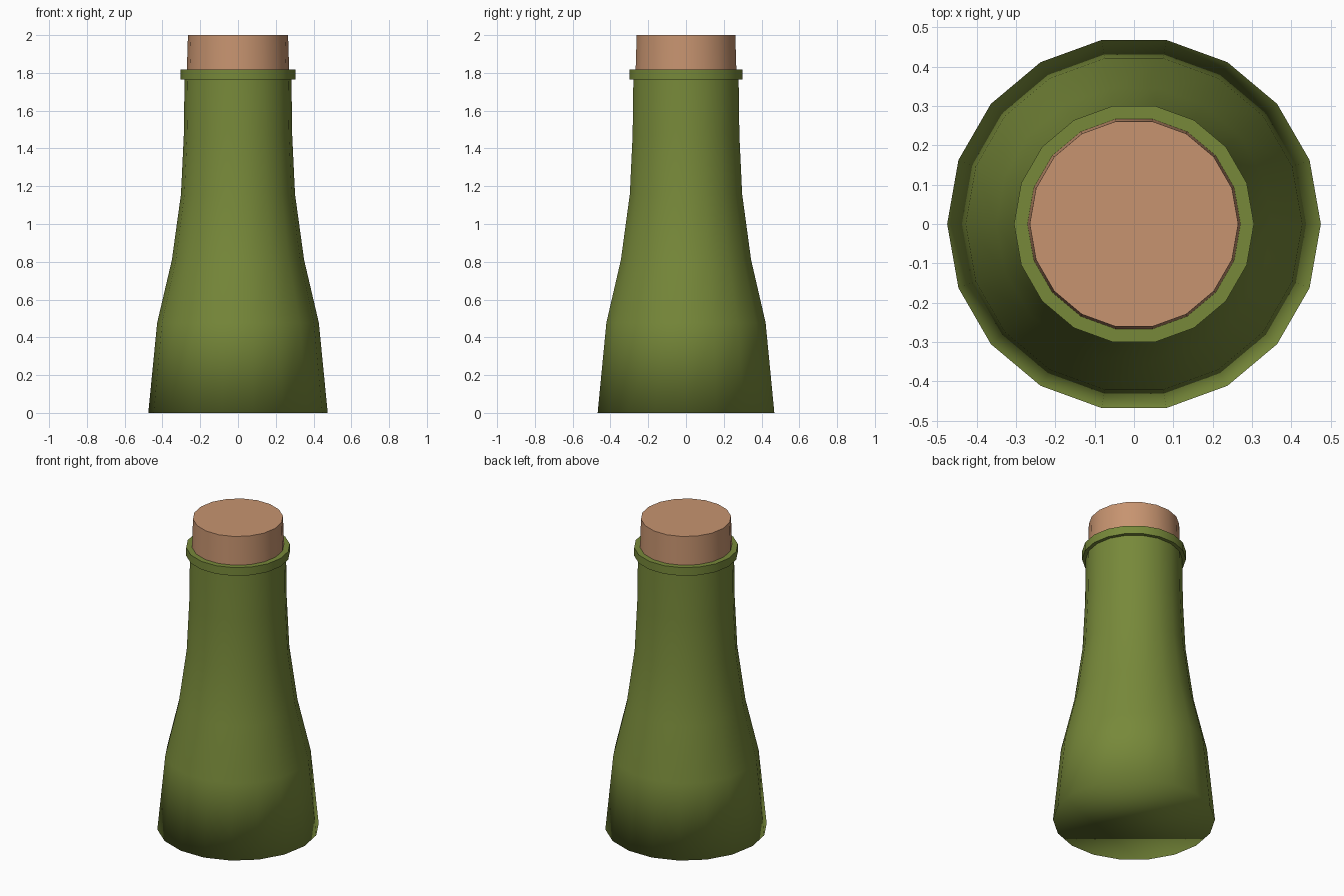
import bpy, bmesh, math

if "Cube" in bpy.data.objects:
    bpy.data.objects.remove(bpy.data.objects["Cube"])

SIDES = 18


def material(name, rgb):
    m = bpy.data.materials.new(name)
    m.diffuse_color = (*rgb, 1.0)
    m.use_nodes = True
    m.node_tree.nodes["Principled BSDF"].inputs["Base Color"].default_value = m.diffuse_color
    return m


def lathe(name, profile, mat, sharp_rings):
    """Spin (radius, z) points into a capped solid; listed rings get sharp edges."""
    bm = bmesh.new()
    rings = []
    for r, z in profile:
        rings.append([bm.verts.new((r * math.cos(2 * math.pi * i / SIDES),
                                    r * math.sin(2 * math.pi * i / SIDES), z))
                      for i in range(SIDES)])
    for a, b in zip(rings, rings[1:]):
        for i in range(SIDES):
            j = (i + 1) % SIDES
            bm.faces.new((a[i], a[j], b[j], b[i]))
    bm.faces.new(rings[0][::-1])
    bm.faces.new(rings[-1])
    for f in bm.faces:
        f.smooth = True
    for k in sharp_rings:
        for i in range(SIDES):
            bm.edges.get((rings[k][i], rings[k][(i + 1) % SIDES])).smooth = False
    me = bpy.data.meshes.new(name)
    bm.to_mesh(me)
    bm.free()
    me.materials.append(mat)
    ob = bpy.data.objects.new(name, me)
    bpy.context.collection.objects.link(ob)
    return ob


glass = material("green_glass", (0.185, 0.25, 0.042))
cork = material("cork_brown", (0.57, 0.295, 0.162))

# Bottle body with the lip ring; the bottom rim stays smooth
lathe("bottle", [(0.475, 0), (0.428, 0.477), (0.35, 0.81), (0.302, 1.157),
                 (0.287, 1.47), (0.283, 1.764), (0.305, 1.764), (0.305, 1.817)],
      glass, (5, 6, 7))

# Stopper, seated in the neck
lathe("stopper", [(0.272, 1.78), (0.265, 2.0)], cork, (0, 1))
